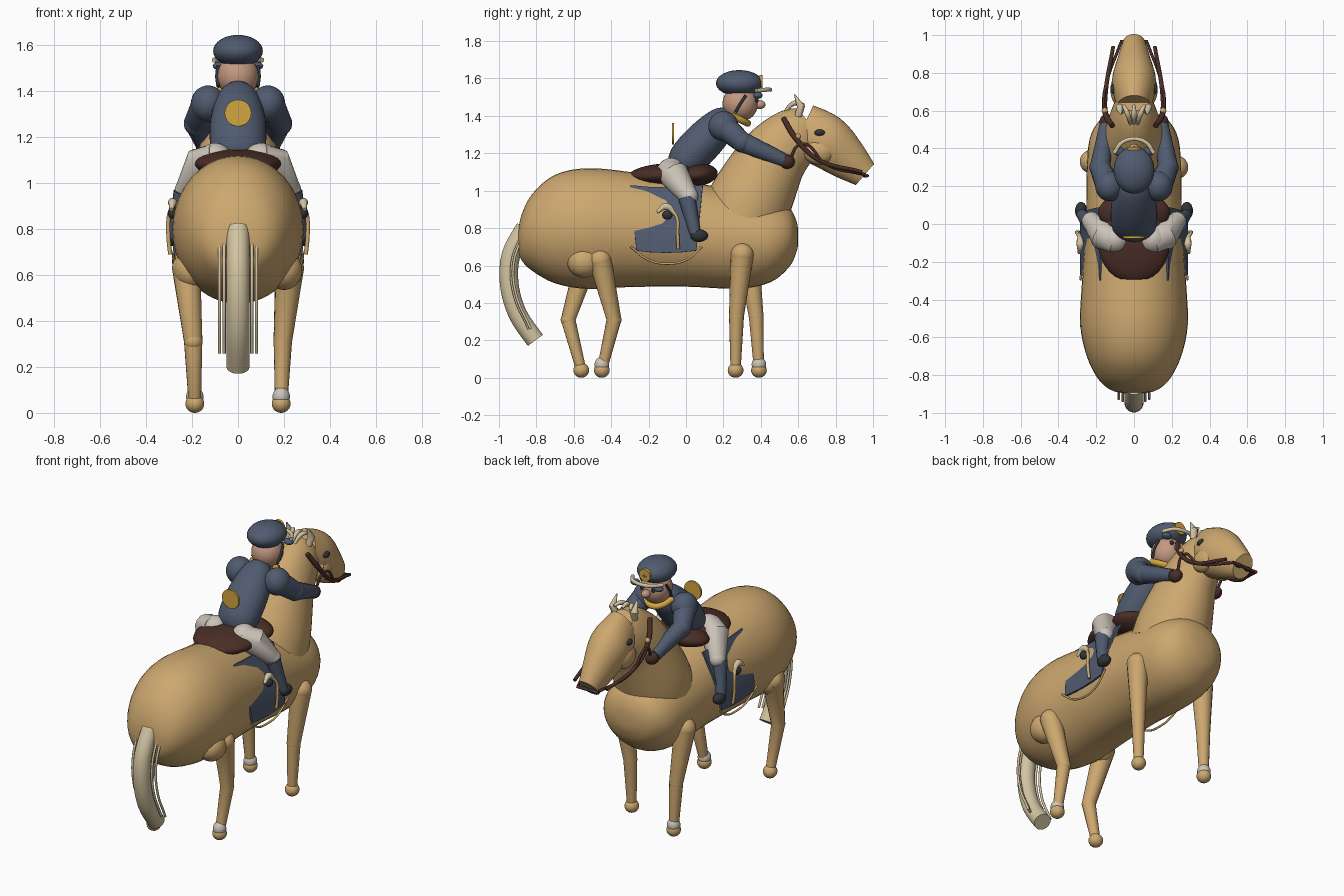
import bpy, bmesh, math
from mathutils import Vector, Matrix

cube = bpy.data.objects.get("Cube")
if cube:
    bpy.data.objects.remove(cube)


def material(name, rgb):
    m = bpy.data.materials.new(name)
    m.use_nodes = True
    col = (*rgb, 1)
    m.diffuse_color = col
    m.node_tree.nodes["Principled BSDF"].inputs["Base Color"].default_value = col
    return m


TAN = material("tan coat", (.61, .39, .16))
NAVY = material("navy cloth", (.08, .105, .16))
BROWN = material("brown leather", (.07, .027, .02))
WHITE = material("off white", (.6, .55, .48))
CREAM = material("cream hair", (.65, .55, .36))
SKIN = material("skin", (.55, .32, .22))
GOLD = material("gold", (.65, .38, .05))
DARK = material("dark grey", (.03, .035, .04))


def finish(name, mesh, mat):
    ob = bpy.data.objects.new(name, mesh)
    bpy.context.scene.collection.objects.link(ob)
    mesh.materials.clear()
    mesh.materials.append(mat)
    bpy.ops.object.select_all(action='DESELECT')
    ob.select_set(True)
    bpy.context.view_layer.objects.active = ob
    bpy.ops.object.shade_smooth_by_angle(angle=math.radians(40))
    return ob


def ball(name, mat, c, r, tilt=0):
    """Ellipsoid, tilted about the x axis."""
    bm = bmesh.new()
    bmesh.ops.create_uvsphere(bm, u_segments=32, v_segments=16, radius=1)
    bm.transform(Matrix.Translation(c) @ Matrix.Rotation(tilt, 4, 'X') @ Matrix.Diagonal((*r, 1)))
    me = bpy.data.meshes.new(name)
    bm.to_mesh(me)
    bm.free()
    return finish(name, me, mat)


def disc(name, mat, c, r, depth):
    """Round plate facing along y."""
    bm = bmesh.new()
    bmesh.ops.create_cone(bm, cap_ends=True, segments=32, radius1=r, radius2=r, depth=depth)
    bm.transform(Matrix.Translation(c) @ Matrix.Rotation(math.pi / 2, 4, 'X'))
    me = bpy.data.meshes.new(name)
    bm.to_mesh(me)
    bm.free()
    return finish(name, me, mat)


def tube(name, mat, pts, radii, smooth=False):
    """Round limb or strap through points, one radius per point."""
    cu = bpy.data.curves.new(name, 'CURVE')
    cu.dimensions = '3D'
    cu.bevel_depth = 1
    cu.bevel_resolution = 6
    cu.use_fill_caps = True
    if not isinstance(radii, (list, tuple)):
        radii = [radii] * len(pts)
    sp = cu.splines.new('BEZIER' if smooth else 'POLY')
    targets = sp.bezier_points if smooth else sp.points
    targets.add(len(pts) - 1)
    for p, co, r in zip(targets, pts, radii):
        p.radius = r
        if smooth:
            p.co = co
            p.handle_left_type = p.handle_right_type = 'AUTO'
        else:
            p.co = (*co, 1)
    tmp = bpy.data.objects.new(name + "_path", cu)
    bpy.context.scene.collection.objects.link(tmp)
    bpy.context.view_layer.update()
    dg = bpy.context.evaluated_depsgraph_get()
    me = bpy.data.meshes.new_from_object(tmp.evaluated_get(dg))
    bpy.data.objects.remove(tmp)
    return finish(name, me, mat)


def spline(a, b, c, d, t):
    return .5 * (2 * b + (c - a) * t + (2 * a - 5 * b + 4 * c - d) * t * t + (3 * b - a - 3 * c + d) * t ** 3)


def loft(name, mat, stations, upright=False, seg=40, steps=4):
    """Elliptical skin; station = (y, z, half width, half height)."""
    s = [Vector(v) for v in stations]
    s = [s[0]] + s + [s[-1]]
    rings = [spline(*s[i:i + 4], k / steps) for i in range(len(s) - 3) for k in range(steps)] + [s[-1]]
    bm = bmesh.new()
    loops = []
    for i, (y, z, rx, rv) in enumerate(rings):
        d = rings[min(i + 1, len(rings) - 1)] - rings[max(i - 1, 0)]
        t = Vector((1, 0)) if upright else Vector((d[0], d[1])).normalized()
        ring = []
        for j in range(seg):
            a = 2 * math.pi * j / seg
            h = rv * math.sin(a)
            ring.append(bm.verts.new((rx * math.cos(a), y - t.y * h, z + t.x * h)))
        loops.append(ring)
    for p, q in zip(loops, loops[1:]):
        for j in range(seg):
            bm.faces.new((p[j], p[(j + 1) % seg], q[(j + 1) % seg], q[j]))
    bm.faces.new(loops[0])
    bm.faces.new(loops[-1])
    bmesh.ops.recalc_face_normals(bm, faces=bm.faces[:])
    me = bpy.data.meshes.new(name)
    bm.to_mesh(me)
    bm.free()
    return finish(name, me, mat)


# Horse trunk: (y, top, bottom, half width)
trunk = [(-.9, .76, .70, .03), (-.88, .87, .63, .12), (-.82, .985, .57, .19), (-.7, 1.085, .505, .25),
         (-.53, 1.12, .475, .285), (-.3, 1.10, .485, .275), (0, 1.05, .487, .255), (.28, 1.0, .476, .25),
         (.45, .96, .51, .235), (.55, .91, .59, .18), (.59, .84, .67, .1), (.6, .78, .72, .03)]
loft("horse_body", TAN, [(y, (t + b) / 2, w, (t - b) / 2) for y, t, b, w in trunk], upright=True)
loft("horse_neck", TAN, [(.31, .86, .22, .23), (.36, .98, .21, .22), (.47, 1.18, .16, .185),
                         (.6, 1.31, .115, .15), (.66, 1.36, .08, .1)])
loft("horse_head", TAN, [(.62, 1.33, .09, .14), (.745, 1.265, .118, .145), (.86, 1.17, .09, .115),
                         (.957, 1.087, .06, .075)])

# Tail with loose strands
tail = [(-.86, .8), (-.935, .66), (-.945, .5), (-.9, .34), (-.805, .2)]
loft("tail", CREAM, [(y, z, .05, .05) for y, z in tail])
for side in (-1, 1):
    for k in range(2):
        x = side * (.06 + .02 * k)
        tube("tail_strand", CREAM, [(x, y + .01 * k, z) for y, z in
                                    ((-.87, .78), (-.93, .62), (-.92, .45), (-.84, .26))], .007, True)

# Legs: side, shoulder or hip, knee, hoof as (y, z), white sock or not
legs = [("front", 1, (.3, .66), (.27, .33), (.265, .04), False),
        ("front", -1, (.33, .66), (.375, .33), (.39, .04), True),
        ("hind", 1, (-.46, .63), (-.385, .31), (-.45, .04), True),
        ("hind", -1, (-.53, .63), (-.63, .31), (-.56, .04), False)]
for part, side, top, knee, foot, sock in legs:
    name = part + "_leg_" + ("left" if side > 0 else "right")
    tube(name, TAN, [(side * .225, *top), (side * .195, *knee), (side * .188, *foot)], [.062, .04, .027])
    ball(name + "_top", TAN, (side * .225, *top), (.062, .062, .062))
    ball(name + "_knee", TAN, (side * .195, *knee), (.04, .04, .04))
    ball(name + "_hoof", TAN, (side * .188, foot[0], .04), (.041, .042, .04))
    if sock:
        ball(name + "_sock", WHITE, (side * .188, foot[0], .07), (.038, .039, .042))

# Paired parts of horse and rider
for s in (-1, 1):
    ball("haunch", TAN, (s * .2, -.545, .62), (.08, .09, .085))
    ball("cheek", TAN, (s * .075, .71, 1.21), (.05, .085, .07))
    ball("horse_eye", DARK, (s * .105, .715, 1.31), (.02, .029, .018))
    ball("nostril", DARK, (s * .035, .96, 1.08), (.025, .018, .01))
    tube("ear", CREAM, [(s * .065, .6, 1.4), (s * .075, .615, 1.45), (s * .07, .58, 1.515)], [.02, .022, .003])
    tube("bridle", BROWN, [(s * .115, .52, 1.39), (s * .15, .58, 1.29), (s * .15, .7, 1.17), (s * .11, .94, 1.1)],
         [.014, .015, .012, .01], True)
    tube("rein", BROWN, [(s * .145, .55, 1.16), (s * .16, .62, 1.25), (s * .145, .75, 1.14), (s * .07, .96, 1.085)],
         .008, True)
    ball("bridle_stud", TAN, (s * .155, .6, 1.29), (.016, .016, .016))
    # Saddle gear
    bm = bmesh.new()
    rows = []
    for i in range(7):
        t = i / 6
        x = .18 + .105 * math.sin(t * math.pi / 2)
        z = 1.03 - .35 * t
        rows.append([bm.verts.new((s * x, -.105 + u * (.195 - .035 * t), z - .012 * (1 - u * u)))
                     for u in (-1, -.5, 0, .5, 1)])
    for a, b in zip(rows, rows[1:]):
        for j in range(4):
            bm.faces.new((a[j], a[j + 1], b[j + 1], b[j]))
    bmesh.ops.recalc_face_normals(bm, faces=bm.faces[:])
    bmesh.ops.solidify(bm, geom=bm.faces[:], thickness=.012)
    me = bpy.data.meshes.new("saddle_blanket")
    bm.to_mesh(me)
    bm.free()
    finish("saddle_blanket", me, NAVY)
    tube("girth_loop", TAN, [(s * .283, -.295, .70), (s * .275, -.2, .63), (s * .27, -.1, .61),
                             (s * .275, 0, .63), (s * .283, .085, .70)], .006, True)
    tube("stirrup_strap", TAN, [(s * .285, -.08, .9), (s * .3, -.05, .86), (s * .303, -.045, .77),
                                (s * .295, -.042, .69)], .009, True)
    tube("blanket_crescent", CREAM, [(s * .29, -.155, .885), (s * .285, -.105, .915), (s * .29, -.055, .87)],
         [.008, .02, .008], True)
    ball("blanket_button", DARK, (s * .285, -.1, .87), (.02, .028, .025))
    # Rider legs
    tube("thigh", WHITE, [(s * .09, -.1, 1.11), (s * .16, -.06, 1.08), (s * .225, .015, .97)], [.065, .08, .05])
    ball("hip", WHITE, (s * .1, -.08, 1.1), (.075, .075, .075))
    ball("knee", WHITE, (s * .225, .015, .97), (.05, .05, .05))
    tube("boot", NAVY, [(s * .235, .005, .96), (s * .275, .05, .77)], [.046, .03])
    ball("foot", DARK, (s * .28, .07, .76), (.032, .047, .034))
    # Rider arms
    elbow = (s * .18, .3, 1.26)
    ball("shoulder", NAVY, (s * .13, .2, 1.345), (.075, .08, .08))
    tube("arm", NAVY, [(s * .135, .2, 1.345), elbow, (s * .147, .52, 1.165)], [.068, .056, .037])
    ball("elbow", NAVY, elbow, (.056, .056, .056))
    ball("glove", BROWN, (s * .145, .54, 1.155), (.038, .042, .038))
    # Face details
    ball("goggle_lens", NAVY, (s * .08, .385, 1.51), (.03, .025, .018))
    ball("rider_eye", DARK, (s * .038, .378, 1.485), (.012, .01, .014))
    tube("chin_strap", DARK, [(s * .087, .32, 1.51), (s * .092, .29, 1.465), (s * .086, .265, 1.42)], .008)

# Bit and forelock
tube("bit", BROWN, [(-.075, .965, 1.08), (.075, .965, 1.08)], .009)
for x in (-.035, 0, .035):
    tube("forelock", CREAM, [(x * 1.6, .63, 1.46), (x, .585, 1.47), (x * .4, .51, 1.4)], [.008, .014, .006], True)

# Saddle
ball("saddle_seat", BROWN, (0, -.1, 1.085), (.19, .21, .062), .05)
ball("saddle_front", BROWN, (0, .06, 1.085), (.19, .11, .06), .1)

# Rider torso, collar, head and cap
loft("torso", NAVY, [(-.03, 1.1, .09, .06), (.0, 1.16, .12, .1), (.1, 1.27, .12, .105),
                     (.2, 1.37, .09, .085), (.245, 1.41, .045, .045)])
tube("rider_neck", SKIN, [(0, .2, 1.36), (0, .28, 1.45)], .055)
tube("collar", GOLD, [(-.085, .25, 1.4), (-.05, .31, 1.37), (0, .33, 1.36), (.05, .31, 1.37), (.085, .25, 1.4)],
     .018, True)
disc("back_badge", GOLD, (0, -.07, 1.305), .058, .012)
ball("rider_head", SKIN, (0, .29, 1.465), (.09, .095, .095))
ball("nose", SKIN, (0, .395, 1.46), (.026, .03, .024))
ball("cap", NAVY, (0, .285, 1.575), (.108, .125, .07))
tube("cap_peak", CREAM, [(-.105, .375, 1.535), (-.065, .43, 1.54), (0, .45, 1.54), (.065, .43, 1.54),
                         (.105, .375, 1.535)], .011, True)
disc("cap_badge", GOLD, (0, .4, 1.58), .038, .016)
